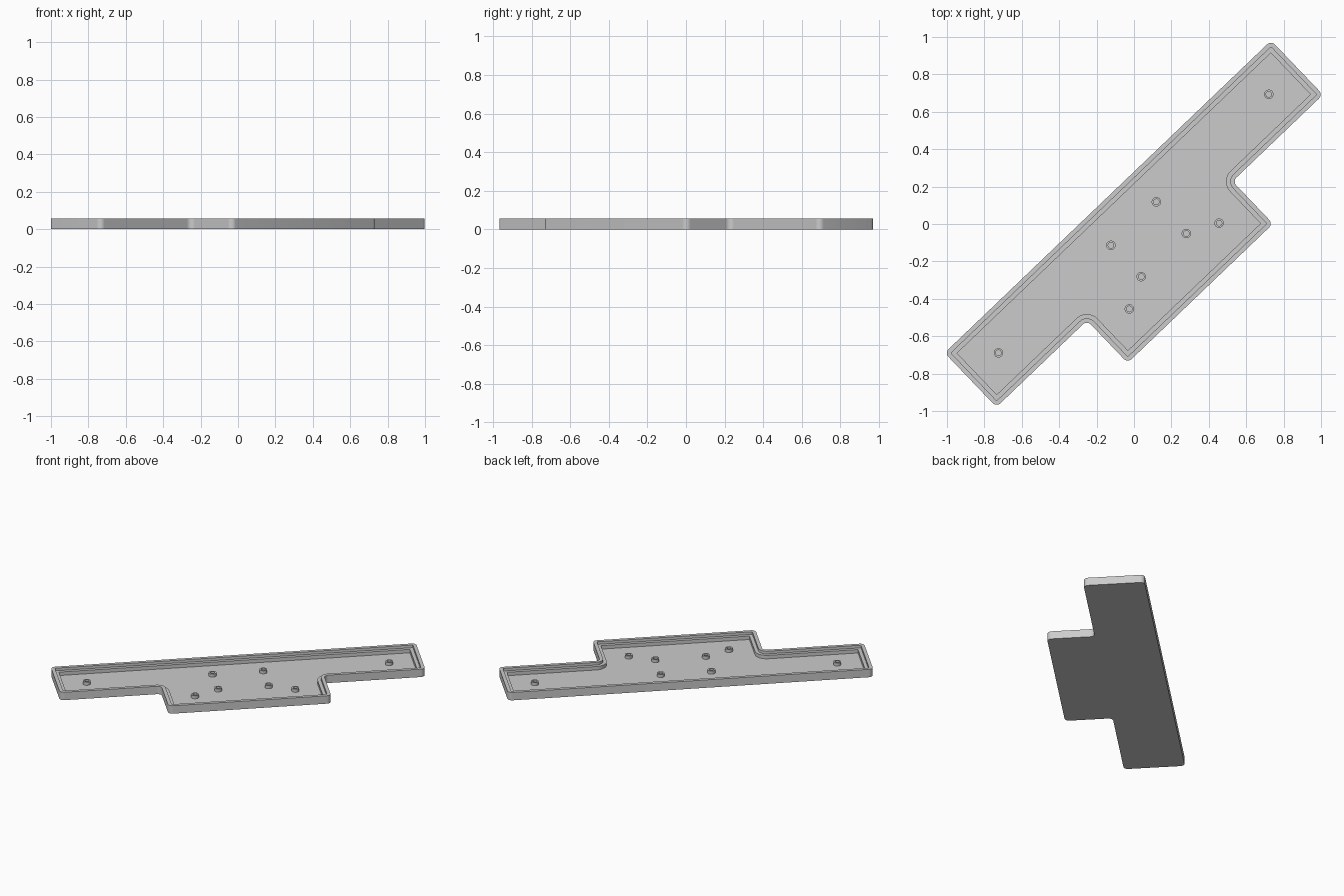
import bpy, bmesh, math
from mathutils import Matrix

if "Cube" in bpy.data.objects:
    bpy.data.objects.remove(bpy.data.objects["Cube"])

ANGLE = math.radians(43.73)      # diagonal placement of the tray
TOP, LEDGE, FLOOR, POST_TOP = 0.057, 0.038, 0.013, 0.035

grey = bpy.data.materials.new("light grey")
grey.diffuse_color = (0.6, 0.6, 0.6, 1)
grey.use_nodes = True
grey.node_tree.nodes["Principled BSDF"].inputs["Base Color"].default_value = grey.diffuse_color

# Stepped plan, right half, then mirrored (counter-clockwise); flag marks the inner corner
half = [(0.538, -0.513, 1), (0.538, -0.199, -1), (1.208, -0.199, 1), (1.208, 0.202, 1)]
corners = half + [(-x, y, s) for x, y, s in reversed(half)]


def outline(inset, radius=0.03, steps=8):
    """Rounded outline of the plan, moved inwards by inset."""
    pts = []
    n = len(corners)
    for i, (x, y, s) in enumerate(corners):
        px, py, _ = corners[i - 1]
        nx, ny, _ = corners[(i + 1) % n]
        a = math.atan2(y - py, x - px)
        d0 = (math.cos(a), math.sin(a))
        b = math.atan2(ny - y, nx - x)
        d1 = (math.cos(b), math.sin(b))
        r = max(radius - inset, 0.002) if s > 0 else radius + inset
        # arc centre lies left of both edges on outer corners, right on the inner ones
        off = inset + s * r
        cx = x - (d0[1] + d1[1]) * off
        cy = y + (d0[0] + d1[0]) * off
        for k in range(steps + 1):
            t = a - s * math.pi / 2 + s * (math.pi / 2) * k / steps
            pts.append((cx + r * math.cos(t), cy + r * math.sin(t)))
    return pts


def circle(x, y, r, n=32):
    return [(x + r * math.cos(2 * math.pi * k / n), y + r * math.sin(2 * math.pi * k / n))
            for k in range(n)]


def loft(name, rings, cap_start, cap_end):
    """Skin a list of (outline, height) rings."""
    bm = bmesh.new()
    loops = [[bm.verts.new((x, y, z)) for x, y in pts] for pts, z in rings]
    for a, b in zip(loops, loops[1:]):
        for i in range(len(a)):
            j = (i + 1) % len(a)
            bm.faces.new((a[i], a[j], b[j], b[i]))
    if cap_start:
        bm.faces.new(loops[0][::-1])
    if cap_end:
        bm.faces.new(loops[-1])
    bm.transform(Matrix.Rotation(ANGLE, 4, 'Z'))
    mesh = bpy.data.meshes.new(name)
    bm.to_mesh(mesh)
    bm.free()
    mesh.materials.append(grey)
    ob = bpy.data.objects.new(name, mesh)
    bpy.context.collection.objects.link(ob)
    bpy.context.view_layer.objects.active = ob
    ob.select_set(True)
    bpy.ops.object.shade_smooth_by_angle(angle=math.radians(30))
    ob.select_set(False)
    return ob


# Tray: outer wall, rim, step down to the ledge, inner wall, floor
outer, mid, inner = outline(0), outline(0.024), outline(0.047)
loft("tray", [(outer, 0), (outer, TOP), (mid, TOP), (mid, LEDGE),
              (inner, LEDGE), (inner, FLOOR)], True, True)

# Hollow screw posts, in mirrored pairs
for i, (x, y) in enumerate([(1.0, 0.003), (0.168, 0.003), (0.332, -0.311), (0.167, -0.23)]):
    for side, sx in (("right", x), ("left", -x)):
        big, hole = circle(sx, y, 0.025), circle(sx, y, 0.015)
        loft(f"screw_post_{side}_{i + 1}",
             [(big, FLOOR), (big, POST_TOP), (hole, POST_TOP), (hole, FLOOR + 0.001)],
             False, True)
